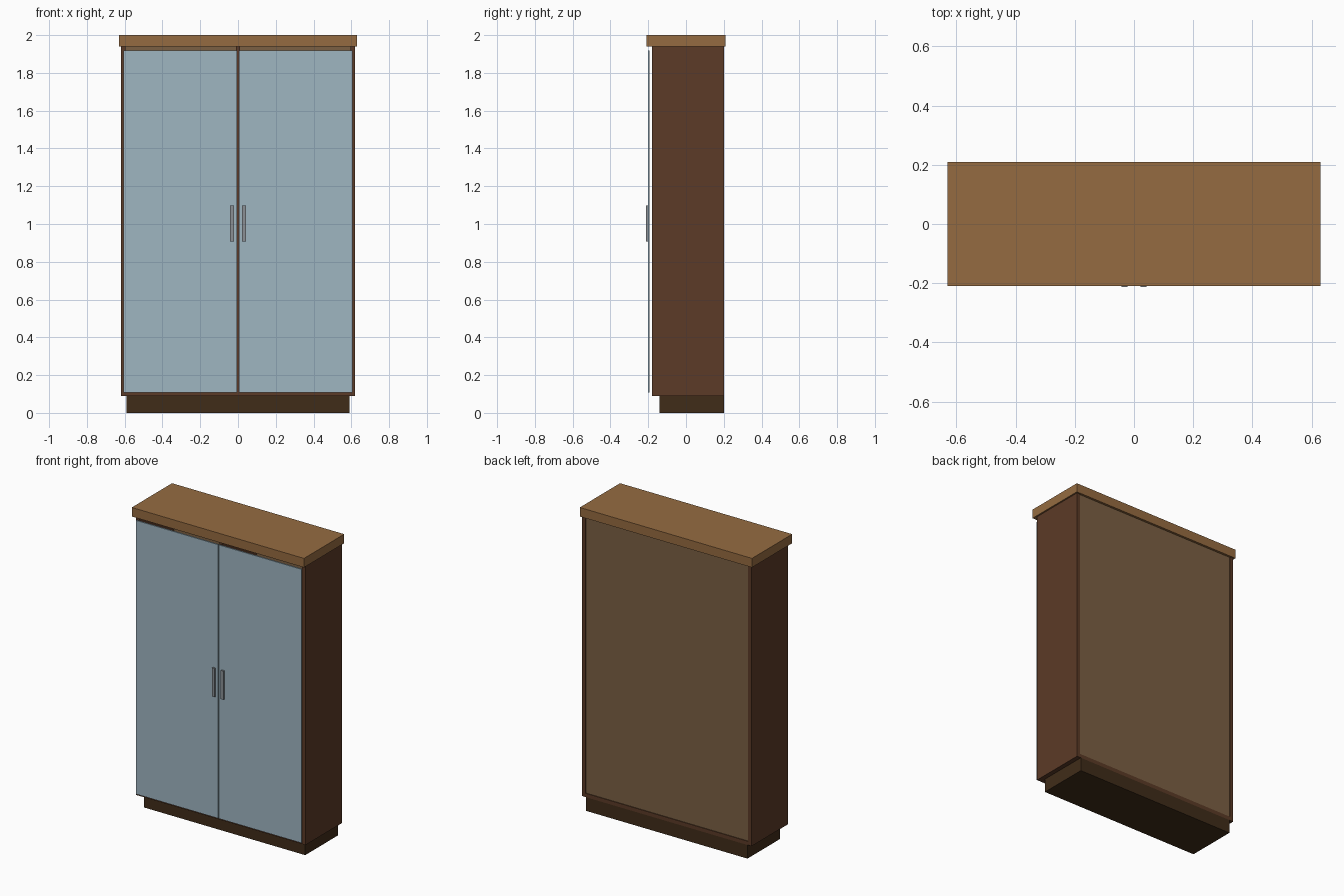
import bpy

if "Cube" in bpy.data.objects:
    bpy.data.objects.remove(bpy.data.objects["Cube"])


def material(name, hex_rgb):
    # sRGB hex to linear diffuse colour
    srgb = [int(hex_rgb[i:i + 2], 16) / 255 for i in (0, 2, 4)]
    mat = bpy.data.materials.new(name)
    mat.diffuse_color = (*[c ** 2.2 for c in srgb], 1)
    mat.use_nodes = True
    mat.node_tree.nodes["Principled BSDF"].inputs["Base Color"].default_value = mat.diffuse_color
    return mat


dark = material("dark_wood", "5C3D2B")
base = material("base_wood", "42301F")
light = material("light_wood", "946B43")
board = material("back_board", "7A6045")
glass = material("glass", "9DB4C0")
metal = material("metal", "8A8F94")


def box(name, x, y, z, mat):
    # Box from (min, max) ranges on each axis
    lo, hi = zip(x, y, z)
    bpy.ops.mesh.primitive_cube_add(size=1, location=[(a + b) / 2 for a, b in zip(lo, hi)])
    ob = bpy.context.object
    ob.name = name
    ob.scale = [b - a for a, b in zip(lo, hi)]
    bpy.ops.object.transform_apply(location=False, rotation=False, scale=True)
    ob.data.materials.append(mat)
    return ob


# Carcass
box("plinth", (-0.59, 0.59), (-0.14, 0.20), (0, 0.09), base)
box("bottom_panel", (-0.595, 0.595), (-0.18, 0.20), (0.09, 0.115), dark)
box("top_board", (-0.63, 0.63), (-0.21, 0.21), (1.94, 2.0), light)
box("back_panel", (-0.595, 0.595), (0.18, 0.195), (0.115, 1.94), board)
box("centre_divider", (-0.01, 0.01), (-0.18, 0.18), (0.115, 1.94), dark)

# Mirrored parts: sides, shelves, doors and handles
for side, s in (("left", -1), ("right", 1)):
    def span(a, b):
        return tuple(sorted((s * a, s * b)))
    box(side + "_side", span(0.595, 0.62), (-0.18, 0.20), (0.09, 1.94), dark)
    for i, z in enumerate((0.71, 1.33)):
        box(f"{side}_shelf_{i + 1}", span(0.01, 0.595), (-0.17, 0.18), (z, z + 0.02), light)
    box(side + "_door", span(0.004, 0.605), (-0.202, -0.193), (0.108, 1.918), glass)
    box(side + "_handle", span(0.022, 0.042), (-0.212, -0.202), (0.908, 1.098), metal)
